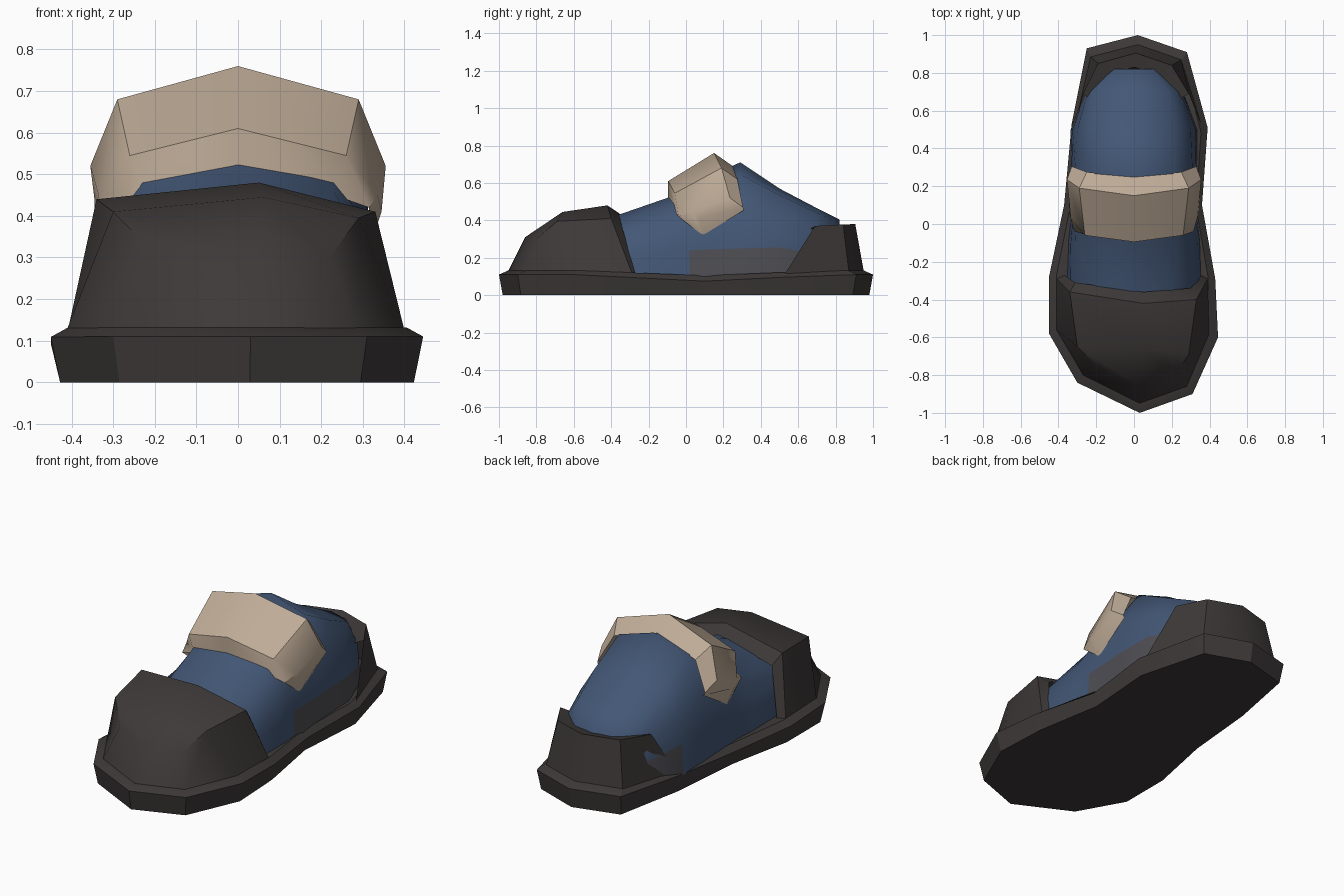
import bpy, bmesh, math


def material(name, rgb):
    m = bpy.data.materials.new(name)
    m.diffuse_color = (*rgb, 1)
    return m


RUBBER = material("dark_rubber", (0.047, 0.041, 0.040))
FABRIC = material("blue_fabric", (0.056, 0.095, 0.18))
LINING = material("grey_patch", (0.075, 0.075, 0.088))
TAN = material("tan_strap", (0.52, 0.41, 0.31))


def loft(name, rows, mats, angle, ring=True, caps=True, rule=None):
    """Skin a list of equal-length point rows; ring closes each row, caps fills both ends."""
    bm = bmesh.new()
    vs = [[bm.verts.new(p) for p in row] for row in rows]
    n = len(rows[0])
    for a, b in zip(vs, vs[1:]):
        for i in range(n if ring else n - 1):
            j = (i + 1) % n
            bm.faces.new((a[i], a[j], b[j], b[i]))
    if caps:
        bm.faces.new(vs[0][::-1])
        bm.faces.new(vs[-1])
    bmesh.ops.remove_doubles(bm, verts=bm.verts, dist=0.0005)
    bmesh.ops.recalc_face_normals(bm, faces=bm.faces)
    if rule:
        for f in bm.faces:
            f.material_index = rule(f.calc_center_median())
    me = bpy.data.meshes.new(name)
    bm.to_mesh(me)
    bm.free()
    for m in mats:
        me.materials.append(m)
    ob = bpy.data.objects.new(name, me)
    bpy.context.collection.objects.link(ob)
    bpy.ops.object.select_all(action='DESELECT')
    ob.select_set(True)
    bpy.context.view_layer.objects.active = ob
    bpy.ops.object.shade_smooth_by_angle(angle=math.radians(angle))
    return ob


# Sole: outline swept from the ground to a flared edge, then chamfered inward
outline = [(0.02, 1.0), (0.28, 0.91), (0.39, 0.51), (0.36, 0.1), (0.43, -0.29),
           (0.445, -0.6), (0.31, -0.9), (0.03, -1.0), (-0.3, -0.84), (-0.45, -0.58),
           (-0.45, -0.28), (-0.37, 0.1), (-0.33, 0.53), (-0.25, 0.93)]


def sole_ring(sx, sy, z, dip):
    return [(x * sx, y * sy, z - dip * max(0, 1 - abs(y - 0.1) / 0.7)) for x, y in outline]


loft("sole", [sole_ring(0.95, 0.98, 0, 0), sole_ring(1, 1, 0.11, 0.035),
              sole_ring(0.91, 0.95, 0.132, 0.027)], [RUBBER], 25)

# Upper: cross-sections along the foot
# y, half widths (base, low, mid, shoulder), heights (low, mid, shoulder, crown)
sections = [
    (-0.55, 0.32, 0.30, 0.26, 0.16, 0.20, 0.29, 0.35, 0.38),
    (-0.36, 0.36, 0.34, 0.31, 0.20, 0.21, 0.31, 0.39, 0.43),
    (-0.10, 0.35, 0.335, 0.31, 0.23, 0.23, 0.35, 0.46, 0.52),
    (0.02, 0.335, 0.325, 0.305, 0.23, 0.24, 0.38, 0.52, 0.59),
    (0.29, 0.335, 0.33, 0.31, 0.21, 0.25, 0.44, 0.645, 0.71),
    (0.50, 0.335, 0.325, 0.30, 0.21, 0.255, 0.39, 0.535, 0.57),
    (0.70, 0.26, 0.255, 0.245, 0.18, 0.22, 0.34, 0.44, 0.465),
    (0.82, 0.17, 0.165, 0.15, 0.09, 0.20, 0.30, 0.385, 0.405),
]
rows = []
for y, w0, w1, w2, w3, z1, z2, z3, z4 in sections:
    half = [(w0, 0.09), (w1, z1), (w2, z2), (w3, z3)]
    rows.append([(x, y, z) for x, z in half] + [(0, y, z4)]
                + [(-x, y, z) for x, z in reversed(half)])


def patch(c):
    low = 0.1 < c.z < 0.25 and abs(c.x) > 0.1
    return int(low and (c.y > 0.55 or (c.x > 0 and c.y > 0.05)))


loft("upper", rows, [FABRIC, LINING], 70, rule=patch)

# Toe cap: rear lip, crown and rounded nose
tip = (0.03, -0.95, 0.13)
loft("toe_cap", [
    [(-0.37, -0.27, 0.11), (-0.31, -0.31, 0.38), (0.05, -0.36, 0.435), (0.30, -0.34, 0.36), (0.36, -0.27, 0.11)],
    [(-0.41, -0.29, 0.12), (-0.34, -0.36, 0.44), (0.05, -0.42, 0.48), (0.33, -0.40, 0.41), (0.39, -0.29, 0.12)],
    [(-0.41, -0.56, 0.13), (-0.30, -0.65, 0.41), (0.06, -0.66, 0.445), (0.29, -0.69, 0.395), (0.40, -0.58, 0.125)],
    [(-0.27, -0.80, 0.13), (-0.20, -0.75, 0.31), (0.03, -0.86, 0.31), (0.22, -0.80, 0.30), (0.28, -0.86, 0.13)],
    [tip] * 5], [RUBBER], 42, ring=False, caps=False)

# Heel cap: wrap-around wall with a bevelled top lip
loft("heel_cap", [
    [(-0.31, 0.53, 0.115), (-0.23, 0.885, 0.13), (0.02, 0.95, 0.13), (0.25, 0.87, 0.13), (0.355, 0.53, 0.115)],
    [(-0.27, 0.69, 0.37), (-0.19, 0.85, 0.378), (0.01, 0.905, 0.38), (0.20, 0.84, 0.378), (0.29, 0.69, 0.37)],
    [(-0.23, 0.66, 0.35), (-0.14, 0.79, 0.36), (0.0, 0.83, 0.36), (0.14, 0.79, 0.36), (0.24, 0.66, 0.35)],
    [(-0.29, 0.48, 0.11), (-0.14, 0.78, 0.11), (0.0, 0.82, 0.11), (0.14, 0.78, 0.11), (0.32, 0.48, 0.11)]],
    [RUBBER], 35, ring=False, caps=False)

# Strap: thick band over the instep, each row = front outer, back outer, back inner, front inner
side_rows = [
    [(0.345, 0.07, 0.41), (0.345, 0.20, 0.44), (0.325, 0.31, 0.455), (0.315, 0.09, 0.32)],
    [(0.335, 0.03, 0.45), (0.355, 0.235, 0.52), (0.33, 0.305, 0.47), (0.315, -0.04, 0.42)],
    [(0.26, -0.06, 0.545), (0.29, 0.19, 0.68), (0.25, 0.275, 0.62), (0.23, -0.06, 0.45)]]
middle = [(0, -0.095, 0.61), (0, 0.15, 0.76), (0, 0.25, 0.69), (0, -0.095, 0.52)]
other = [[(-x, y, z) for x, y, z in r] for r in reversed(side_rows)]
loft("strap", side_rows + [middle] + other, [TAN], 35)
